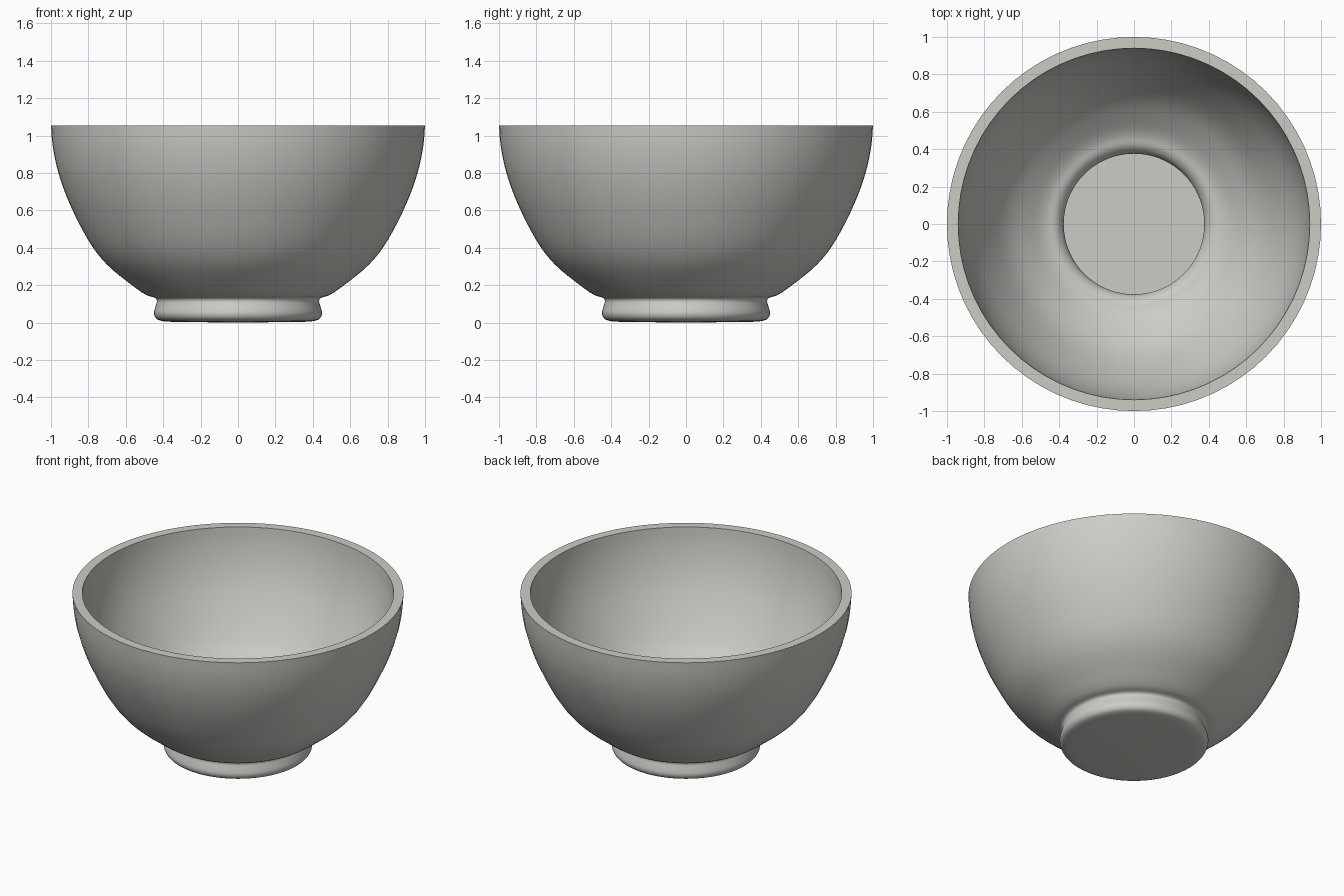
import bpy, bmesh, math

if "Cube" in bpy.data.objects:
    bpy.data.objects.remove(bpy.data.objects["Cube"])

SEGMENTS = 72

# (radius, z) outlines: outside from base to rim, inside from rim to floor
outer = [(0.37, 0.005), (0.41, 0.01), (0.437, 0.022), (0.449, 0.05), (0.44, 0.09),
         (0.434, 0.115), (0.445, 0.133), (0.49, 0.148), (0.56, 0.195),
         (0.70, 0.31), (0.80, 0.44), (0.90, 0.635), (0.96, 0.80),
         (0.99, 0.94), (1.0, 1.055)]
inner = [(0.94, 1.055), (0.93, 0.95), (0.90, 0.81), (0.845, 0.66), (0.75, 0.48),
         (0.66, 0.355), (0.54, 0.25), (0.475, 0.208), (0.42, 0.19), (0.388, 0.16),
         (0.376, 0.12), (0.38, 0.09), (0.385, 0.065)]


def smooth(points, steps=4):
    """Catmull-Rom curve through the given points."""
    p = [points[0]] + points + [points[-1]]
    out = []
    for i in range(1, len(p) - 2):
        a, b, c, d = p[i - 1:i + 3]
        for s in range(steps):
            t = s / steps
            out.append(tuple(0.5 * (2 * b[k] + (c[k] - a[k]) * t
                       + (2 * a[k] - 5 * b[k] + 4 * c[k] - d[k]) * t * t
                       + (3 * b[k] - a[k] - 3 * c[k] + d[k]) * t ** 3) for k in (0, 1)))
    return out + [points[-1]]


# Turn the outline around z, then close the base and the inner floor
profile = smooth(outer) + smooth(inner)
bm = bmesh.new()
rings = []
for r, z in profile:
    rings.append([bm.verts.new((r * math.cos(2 * math.pi * i / SEGMENTS),
                                r * math.sin(2 * math.pi * i / SEGMENTS), z))
                  for i in range(SEGMENTS)])
for low, high in zip(rings, rings[1:]):
    for i in range(SEGMENTS):
        j = (i + 1) % SEGMENTS
        bm.faces.new((low[i], low[j], high[j], high[i]))
base_centre = bm.verts.new((0, 0, 0))
floor_centre = bm.verts.new((0, 0, 0.065))
for i in range(SEGMENTS):
    j = (i + 1) % SEGMENTS
    bm.faces.new((base_centre, rings[0][j], rings[0][i]))
    bm.faces.new((floor_centre, rings[-1][i], rings[-1][j]))
bmesh.ops.recalc_face_normals(bm, faces=bm.faces)

mesh = bpy.data.meshes.new("bowl")
bm.to_mesh(mesh)
bm.free()
bowl = bpy.data.objects.new("bowl", mesh)
bpy.context.collection.objects.link(bowl)

# Glaze colour
mat = bpy.data.materials.new("warm grey ceramic")
mat.diffuse_color = (0.61, 0.60, 0.56, 1)
mat.use_nodes = True
mat.node_tree.nodes["Principled BSDF"].inputs["Base Color"].default_value = mat.diffuse_color
mesh.materials.append(mat)

# Smooth shading with crisp rim edges
bpy.context.view_layer.objects.active = bowl
bowl.select_set(True)
bpy.ops.object.shade_smooth_by_angle(angle=math.radians(35))
